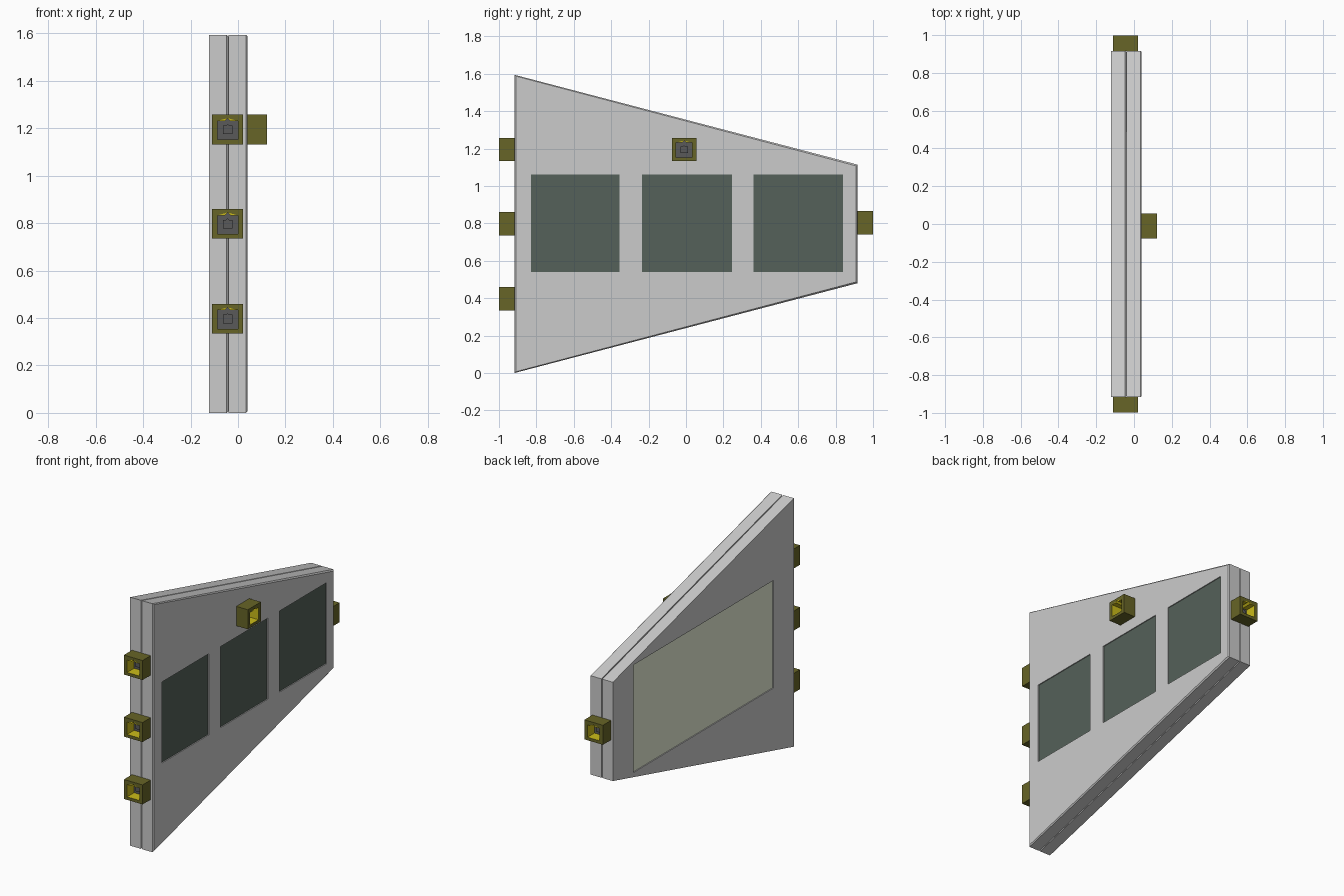
import bpy, bmesh, math
from mathutils import Matrix, Vector

if "Cube" in bpy.data.objects:
    bpy.data.objects.remove(bpy.data.objects["Cube"])


def material(name, rgb):
    m = bpy.data.materials.new(name)
    m.diffuse_color = (*rgb, 1)
    m.use_nodes = True
    m.node_tree.nodes["Principled BSDF"].inputs["Base Color"].default_value = m.diffuse_color
    return m


OLIVE = material("olive", (0.135, 0.128, 0.02))
YELLOW = material("yellow", (0.6, 0.5, 0.01))
DARK = material("dark_grey", (0.1, 0.1, 0.1))
GLASS = material("dark_glass", (0.09, 0.12, 0.1))
SCREEN = material("pale_screen", (0.8, 0.86, 0.68))

X0, X1, X2 = -0.123, -0.041, 0.041   # back face, joint, front face
YH, MID = 0.917, 0.797               # half width, mid height


def finish(bm, name, *mats):
    bmesh.ops.recalc_face_normals(bm, faces=bm.faces)
    me = bpy.data.meshes.new(name)
    bm.to_mesh(me)
    bm.free()
    for m in mats:
        me.materials.append(m)
    ob = bpy.data.objects.new(name, me)
    bpy.context.collection.objects.link(ob)
    return ob


def box(name, lo, hi, *mats):
    bm = bmesh.new()
    bmesh.ops.create_cube(bm, size=1)
    lo, hi = Vector(lo), Vector(hi)
    for v in bm.verts:
        v.co = (lo + hi) / 2 + v.co * (hi - lo)
    return finish(bm, name, *mats)


def layer(name, xa, xb, c=0.007):
    """Tapered slab with a chamfer around its +x edge."""
    bm = bmesh.new()
    rings = []
    for x, d in ((xa, 0), (xb - c, 0), (xb, c)):
        a, b, y = 0.797 - d, 0.317 - d, YH - d
        pts = ((-y, -a), (y, -b), (y, b), (-y, a))
        rings.append([bm.verts.new((x, p, MID + q)) for p, q in pts])
    for r, s in zip(rings, rings[1:]):
        for i in range(4):
            j = (i + 1) % 4
            bm.faces.new((r[i], r[j], s[j], s[i]))
    bm.faces.new(rings[0])
    bm.faces.new(rings[-1])
    return finish(bm, name)


def inset_panel(slab, name, x, out, y, z, mat, depth=0.008):
    """Shallow pocket in the slab with a coloured panel at its bottom."""
    floor = x - out * depth
    cut = box(name + "_cutter", (min(floor, x + out * 0.02), y[0], z[0]),
              (max(floor, x + out * 0.02), y[1], z[1]))
    cut.hide_render = True
    cut.hide_set(True)
    mod = slab.modifiers.new(name, 'BOOLEAN')
    mod.operation, mod.object, mod.solver = 'DIFFERENCE', cut, 'EXACT'
    ends = sorted((floor - out * 0.01, floor + out * 0.002))
    box(name, (ends[0], y[0], z[0]), (ends[1], y[1], z[1]), mat)


def prism(name, loops, y0, y1, place, *mats):
    """Profile in x/z (later loops are holes) extruded from y0 to y1."""
    bm = bmesh.new()
    edges = []
    for pts in loops:
        vs = [bm.verts.new((p, y0, q)) for p, q in pts]
        edges += [bm.edges.new((vs[i - 1], vs[i])) for i in range(len(vs))]
    bmesh.ops.triangle_fill(bm, edges=edges, use_beauty=True)
    ext = bmesh.ops.extrude_face_region(bm, geom=bm.faces[:])
    for v in ext["geom"]:
        if isinstance(v, bmesh.types.BMVert):
            v.co.y = y1
    if len(loops) > 1:
        bm.normal_update()
        for f in bm.faces:
            if all(abs(v.co.x) < 0.055 and abs(v.co.z) < 0.055 for v in f.verts):
                f.material_index = 1
    ob = finish(bm, name, *mats)
    ob.matrix_world = place
    return ob


def house(w, s, peak):
    return [(-w, -w), (w, -w), (w, s), (peak, s), (0, s + peak), (-peak, s), (-w, s)]


def connector(name, loc, angle):
    """Square socket facing -y before it is turned about z."""
    place = Matrix.Translation(loc) @ Matrix.Rotation(math.radians(angle), 4, 'Z')
    w, h, d = 0.066, 0.0625, -0.082
    outer = [(-w, -h), (w, -h), (w, h), (-w, h)]
    prism(name + "_shell", [outer, house(0.043, 0.036, 0.012)], 0, d, place, OLIVE, YELLOW)
    prism(name + "_floor", [house(0.044, 0.037, 0.012)], 0.002, -0.012, place, DARK)
    prism(name + "_pin", [house(0.02, 0.017, 0.006)], -0.01, -0.03, place, DARK)


# Two stacked slabs
back_slab = layer("back_slab", X0, X1)
front_slab = layer("front_slab", X1, X2)

# Three dark panes on one face, one wide screen on the other
for i, y in enumerate(((-0.83, -0.355), (-0.235, 0.245), (0.36, 0.84))):
    inset_panel(front_slab, f"pane_{i + 1}", X2, 1, y, (0.54, 1.06), GLASS)
inset_panel(back_slab, "wide_screen", X0, -1, (-0.71, 0.71), (0.455, 1.145), SCREEN)

# Sockets: three on the tall edge, one on the short edge, one on the face
for i, z in enumerate((0.397, 0.797, 1.195)):
    connector(f"front_socket_{i + 1}", (-0.044, -YH, z), 0)
connector("rear_socket", (-0.044, YH, 0.803), 180)
connector("face_socket", (X2, -0.01, 1.195), 90)
